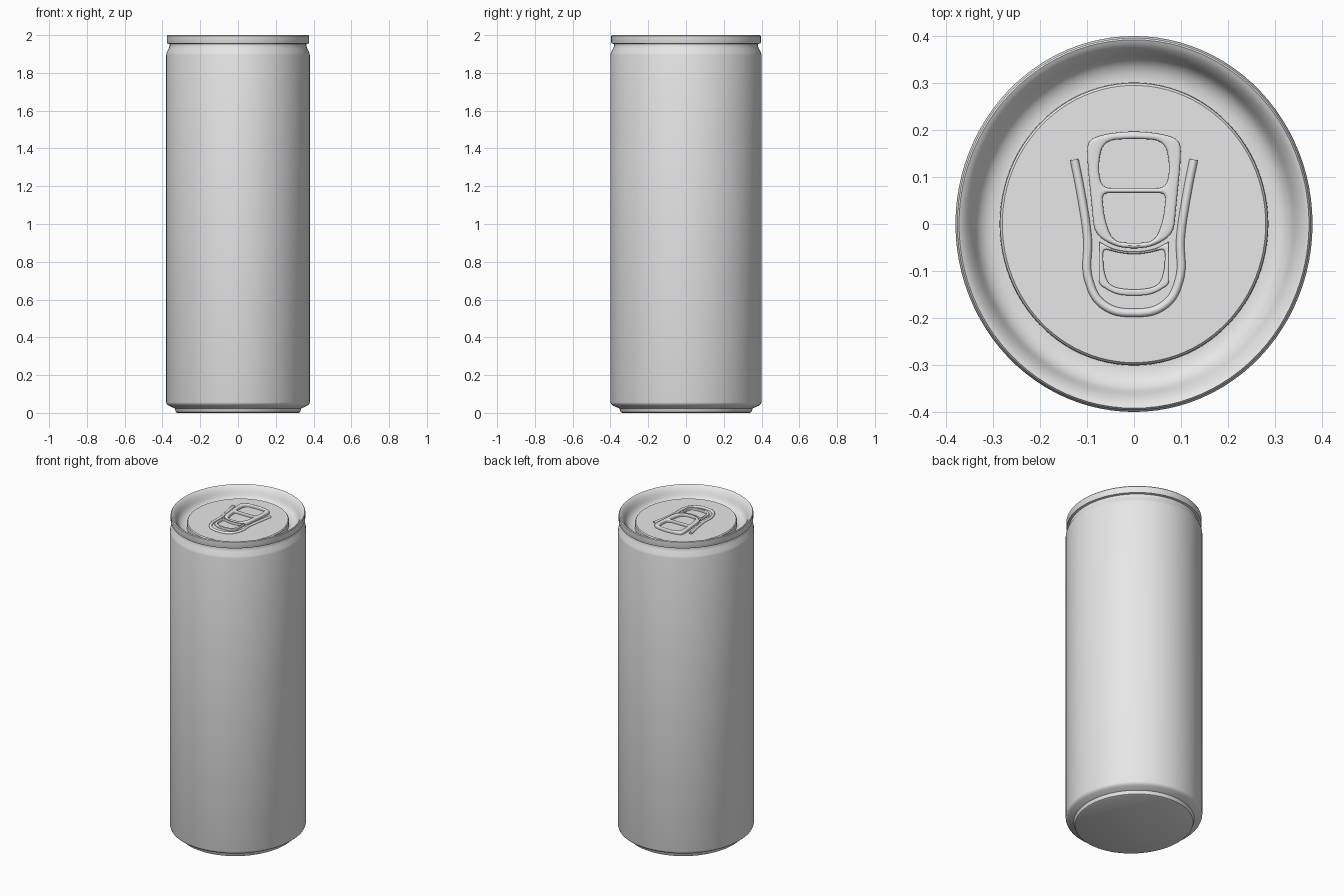
import bpy, bmesh, math
from mathutils import Vector

if "Cube" in bpy.data.objects:
    bpy.data.objects.remove(bpy.data.objects["Cube"])

SQUASH = 0.95          # the can is slightly narrower in x than in y
PANEL_Z = 1.953        # height of the lid panel

metal = bpy.data.materials.new("plain_metal_grey")
metal.diffuse_color = (0.8, 0.8, 0.8, 1)
metal.use_nodes = True
metal.node_tree.nodes["Principled BSDF"].inputs["Base Color"].default_value = metal.diffuse_color


def smooth(ob, angle=35):
    bpy.ops.object.select_all(action='DESELECT')
    ob.select_set(True)
    bpy.context.view_layer.objects.active = ob
    bpy.ops.object.shade_smooth_by_angle(angle=math.radians(angle))


def lathe(name, profile, n=96):
    """Revolve (radius, z) points; ends on the axis become fans."""
    bm = bmesh.new()
    rings = []
    for r, z in profile:
        if r == 0:
            rings.append([bm.verts.new((0, 0, z))] * n)
        else:
            rings.append([bm.verts.new((SQUASH * r * math.cos(2 * math.pi * i / n),
                                        r * math.sin(2 * math.pi * i / n), z)) for i in range(n)])
    for a, b in zip(rings, rings[1:]):
        for i in range(n):
            j = (i + 1) % n
            bm.faces.new(dict.fromkeys((a[i], a[j], b[j], b[i])))
    bmesh.ops.recalc_face_normals(bm, faces=bm.faces)
    me = bpy.data.meshes.new(name)
    bm.to_mesh(me)
    bm.free()
    me.materials.append(metal)
    ob = bpy.data.objects.new(name, me)
    bpy.context.collection.objects.link(ob)
    smooth(ob)
    return ob


def rounded(half):
    """Mirror a right-half outline of (x, y, corner radius) and round its corners."""
    full = half + [(-x, y, r) for x, y, r in reversed(half) if x > 0]
    out, n = [], len(full)
    for i, (x, y, r) in enumerate(full):
        p = Vector((x, y))
        a, b = (Vector(full[(i + k) % n][:2]) - p for k in (-1, 1))
        a = p + a.normalized() * min(r, a.length * 0.48)
        b = p + b.normalized() * min(r, b.length * 0.48)
        for k in range(9):
            t = k / 8
            out.append(a * (1 - t) ** 2 + p * 2 * t * (1 - t) + b * t * t)
    return out


def to_mesh(ob):
    bpy.ops.object.select_all(action='DESELECT')
    ob.select_set(True)
    bpy.context.view_layer.objects.active = ob
    bpy.ops.object.convert(target='MESH')
    ob = bpy.context.view_layer.objects.active
    bm = bmesh.new()
    bm.from_mesh(ob.data)
    bmesh.ops.remove_doubles(bm, verts=bm.verts, dist=0.00005)
    bmesh.ops.recalc_face_normals(bm, faces=bm.faces)
    bm.to_mesh(ob.data)
    bm.free()
    ob.data.materials.clear()
    ob.data.materials.append(metal)
    smooth(ob, 40)


def plate(name, outlines, half_height, bevel):
    """Bevelled flat plate; outlines after the first are holes."""
    cu = bpy.data.curves.new(name, 'CURVE')
    cu.dimensions = '2D'
    cu.fill_mode = 'BOTH'
    cu.extrude = half_height - bevel
    cu.bevel_depth = bevel
    cu.bevel_resolution = 2
    cu.offset = -bevel
    for half in outlines:
        pts = rounded(half)
        sp = cu.splines.new('POLY')
        sp.points.add(len(pts) - 1)
        for q, p in zip(sp.points, pts):
            q.co = (p.x, p.y, 0, 1)
        sp.use_cyclic_u = True
    ob = bpy.data.objects.new(name, cu)
    bpy.context.collection.objects.link(ob)
    ob.location.z = PANEL_Z + half_height * 0.6
    to_mesh(ob)


# Can shell: base, body, neck, rim, countersink and lid panel in one profile
sink = [(0.386, 1.997), (0.378, 1.99), (0.369, 1.978), (0.361, 1.963), (0.355, 1.948),
        (0.347, 1.936), (0.336, 1.927), (0.322, 1.921), (0.308, 1.919), (0.301, 1.919)]
lathe("can_shell",
      [(0, 0), (0.338, 0), (0.346, 0.004), (0.353, 0.024), (0.386, 0.038), (0.397, 0.047),
       (0.4, 0.056), (0.4, 1.895), (0.397, 1.908), (0.385, 1.93), (0.381, 1.943), (0.381, 1.953),
       (0.394, 1.956), (0.396, 1.962), (0.396, 1.995), (0.392, 2.0)] + sink +
      [(0.3, PANEL_Z - 0.006), (0.295, PANEL_Z), (0.15, PANEL_Z), (0, PANEL_Z)])

# Pull tab with two windows
plate("pull_tab", [
    [(0, 0.198, 0.03), (0.062, 0.192, 0.03), (0.1, 0.178, 0.03), (0.099, 0.13, 0.03),
     (0.084, -0.022, 0.025), (0.04, -0.048, 0.025), (0, -0.053, 0.02)],
    [(0, 0.182, 0.03), (0.066, 0.178, 0.03), (0.077, 0.12, 0.03), (0.068, 0.076, 0.02), (0, 0.076, 0.01)],
    [(0, 0.066, 0.01), (0.068, 0.066, 0.015), (0.063, 0.01, 0.025), (0.045, -0.038, 0.03), (0, -0.041, 0.02)],
], 0.011, 0.006)

# Rivet frame below the tab
plate("rivet_frame", [
    [(0, -0.06, 0.02), (0.045, -0.054, 0.02), (0.075, -0.037, 0.004), (0.075, -0.128, 0.01),
     (0.04, -0.15, 0.02), (0, -0.153, 0.02)],
    [(0, -0.065, 0.02), (0.035, -0.061, 0.02), (0.066, -0.052, 0.012), (0.065, -0.1, 0.02),
     (0.052, -0.134, 0.025), (0, -0.141, 0.03)],
], 0.009, 0.004)

# Raised U-shaped bead around the opening
half = [(0.127, 0.137), (0.112, 0.06), (0.099, -0.03), (0.096, -0.12), (0.065, -0.172)]
path = [(-x, y) for x, y in half] + [(0, -0.189)] + half[::-1]
cu = bpy.data.curves.new("opening_bead", 'CURVE')
cu.dimensions = '3D'
cu.bevel_depth = 0.009
cu.bevel_resolution = 3
cu.use_fill_caps = True
sp = cu.splines.new('BEZIER')
sp.bezier_points.add(len(path) - 1)
for bp, (x, y) in zip(sp.bezier_points, path):
    bp.co = (x, y, 0)
    bp.handle_left_type = bp.handle_right_type = 'AUTO'
bead = bpy.data.objects.new("opening_bead", cu)
bpy.context.collection.objects.link(bead)
bead.location.z = PANEL_Z + 0.001
to_mesh(bead)
